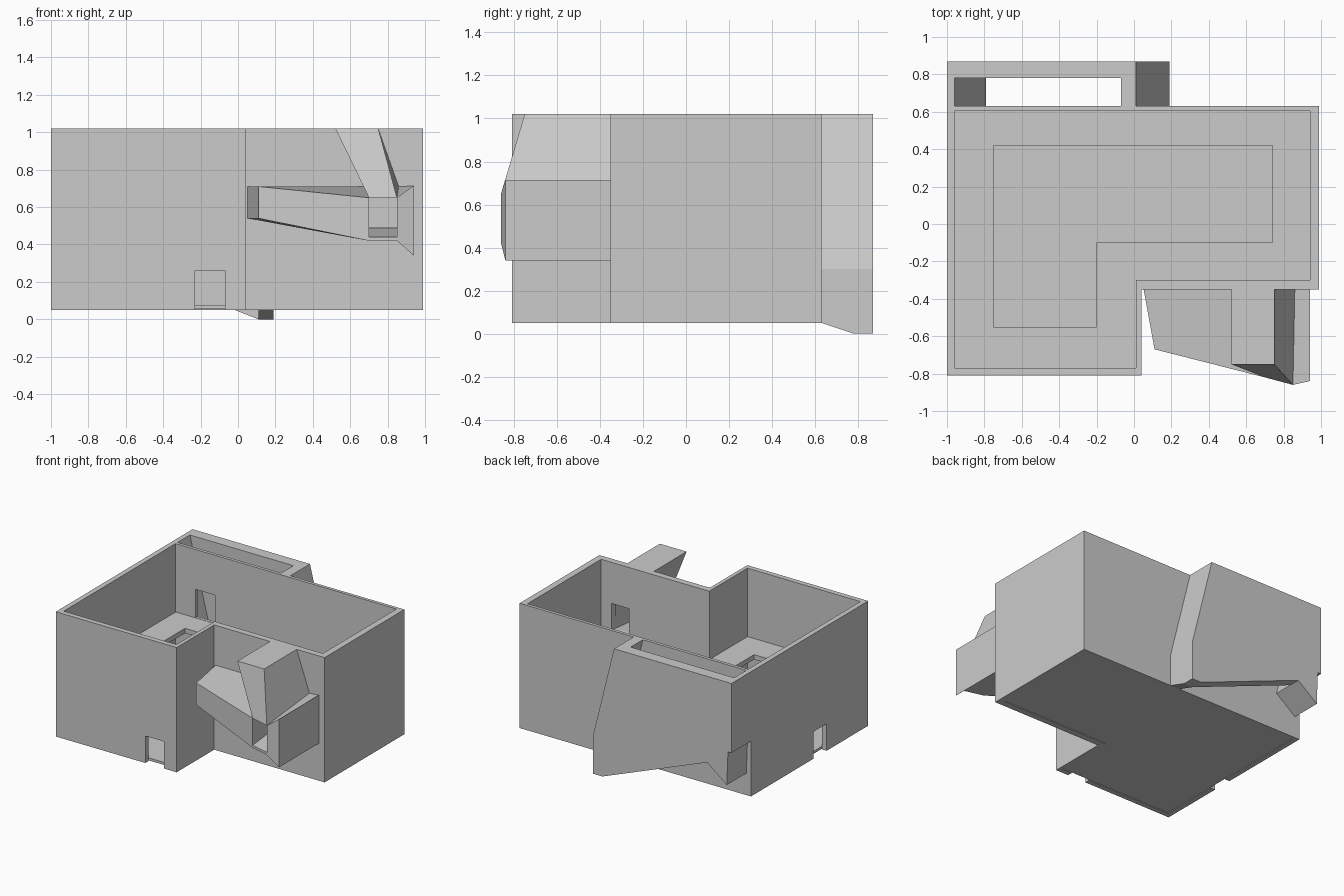
import bpy, bmesh
from mathutils import Vector

if "Cube" in bpy.data.objects:
    bpy.data.objects.remove(bpy.data.objects["Cube"], do_unlink=True)

grey = bpy.data.materials.new("plain grey")
grey.use_nodes = True
grey.diffuse_color = (0.6, 0.6, 0.6, 1)
grey.node_tree.nodes["Principled BSDF"].inputs["Base Color"].default_value = (0.6, 0.6, 0.6, 1)


def loft(name, ring_a, ring_b):
    """Solid between two matching rings of points."""
    bm = bmesh.new()
    a = [bm.verts.new(p) for p in ring_a]
    b = [bm.verts.new(p) for p in ring_b]
    bm.faces.new(a)
    bm.faces.new(b[::-1])
    for i in range(len(a)):
        j = (i + 1) % len(a)
        bm.faces.new((a[i], b[i], b[j], a[j]))
    bmesh.ops.recalc_face_normals(bm, faces=bm.faces)
    mesh = bpy.data.meshes.new(name)
    bm.to_mesh(mesh)
    bm.free()
    mesh.materials.append(grey)
    obj = bpy.data.objects.new(name, mesh)
    bpy.context.scene.collection.objects.link(obj)
    return obj


def plan(name, points, z0, z1):
    return loft(name, [(x, y, z0) for x, y in points], [(x, y, z1) for x, y in points])


def profile(name, points, y0, y1):
    return loft(name, [(x, y0, z) for x, z in points], [(x, y1, z) for x, z in points])


def box(name, x0, x1, y0, y1, z0, z1):
    return plan(name, [(x0, y0), (x1, y0), (x1, y1), (x0, y1)], z0, z1)


def ell(left, right, front, back, notch_x, notch_y):
    return [(left, front), (notch_x, front), (notch_x, notch_y),
            (right, notch_y), (right, back), (left, back)]


def cut(obj, cutter):
    mod = obj.modifiers.new("cut", "BOOLEAN")
    mod.operation = "DIFFERENCE"
    mod.solver = "EXACT"
    mod.object = cutter
    cutter.hide_render = True
    cutter.hide_viewport = True
    cutter.display_type = "WIRE"


outer = ell(-1, 0.99, -0.81, 0.63, 0.04, -0.35)
inner = ell(-0.96, 0.94, -0.77, 0.605, 0.01, -0.30)
opening = ell(-0.75, 0.74, -0.55, 0.42, -0.20, -0.10)

# Outer walls with their doorways
walls = plan("walls", outer, 0.05, 1.02)
cut(walls, plan("room_cutter", inner, -0.1, 1.2))
cut(walls, box("front_door_cutter", -0.23, -0.07, -0.9, -0.7, 0.0, 0.26))
cut(walls, box("left_door_cutter", -1.1, -0.9, -0.30, -0.14, 0.0, 0.26))
cut(walls, box("back_door_cutter", -0.79, -0.62, 0.55, 0.7, 0.49, 0.71))
cut(walls, box("porch_door_cutter", 0.70, 0.85, -0.4, -0.25, 0.49, 0.70))

# Floors
plan("lower_floor", inner, 0.055, 0.075)
gallery = plan("gallery_floor", inner, 0.45, 0.488)
cut(gallery, plan("gallery_cutter", opening, 0.3, 0.6))

# Rear shaft: outer panel, sloped left end, leaning right end
panel = [(-1, 1.02), (0.01, 1.02), (0.19, 0.30), (0.19, 0), (0.11, 0),
         (-0.79, 0.35), (-0.96, 0.22), (-0.97, 0.48), (-1, 0.48)]
profile("shaft_panel", panel, 0.78, 0.87)
left_end = [(-1, 1.02), (-0.96, 1.02), (-0.79, 0.35), (-0.96, 0.22), (-0.97, 0.48), (-1, 0.48)]
profile("shaft_left_end", left_end, 0.63, 0.78)
right_end = [(-0.07, 1.02), (0.01, 1.02), (0.19, 0.30), (0.19, 0), (0.11, 0), (0.11, 0.30)]
loft("shaft_right_end",
     [(x, 0.63, max(z, 0.05)) for x, z in right_end],
     [(x, 0.78, z) for x, z in right_end])

# Front porch: tapering wing on the left
loft("porch_wing",
     [(0.05, -0.34, 0.54), (0.11, -0.67, 0.54), (0.70, -0.82, 0.42), (0.70, -0.34, 0.42)],
     [(0.05, -0.34, 0.71), (0.11, -0.67, 0.71), (0.70, -0.82, 0.65), (0.70, -0.34, 0.71)])

# Porch passage floor
loft("porch_floor",
     [(0.70, -0.82, 0.42), (0.85, -0.86, 0.42), (0.85, -0.34, 0.42), (0.70, -0.34, 0.42)],
     [(0.70, -0.82, 0.44), (0.85, -0.86, 0.44), (0.85, -0.34, 0.49), (0.70, -0.34, 0.49)])

# Flared right side of the porch
loft("porch_flare",
     [(0.85, -0.86, 0.42), (0.85, -0.86, 0.65), (0.86, -0.34, 0.71), (0.85, -0.34, 0.42)],
     [(0.94, -0.84, 0.34), (0.94, -0.84, 0.715), (0.94, -0.34, 0.715), (0.94, -0.34, 0.34)])

# Leaning tower above the passage
loft("porch_tower",
     [(0.70, -0.82, 0.65), (0.85, -0.86, 0.65), (0.86, -0.34, 0.71), (0.70, -0.34, 0.71)],
     [(0.52, -0.75, 1.02), (0.75, -0.75, 1.02), (0.75, -0.34, 1.02), (0.52, -0.34, 1.02)])
